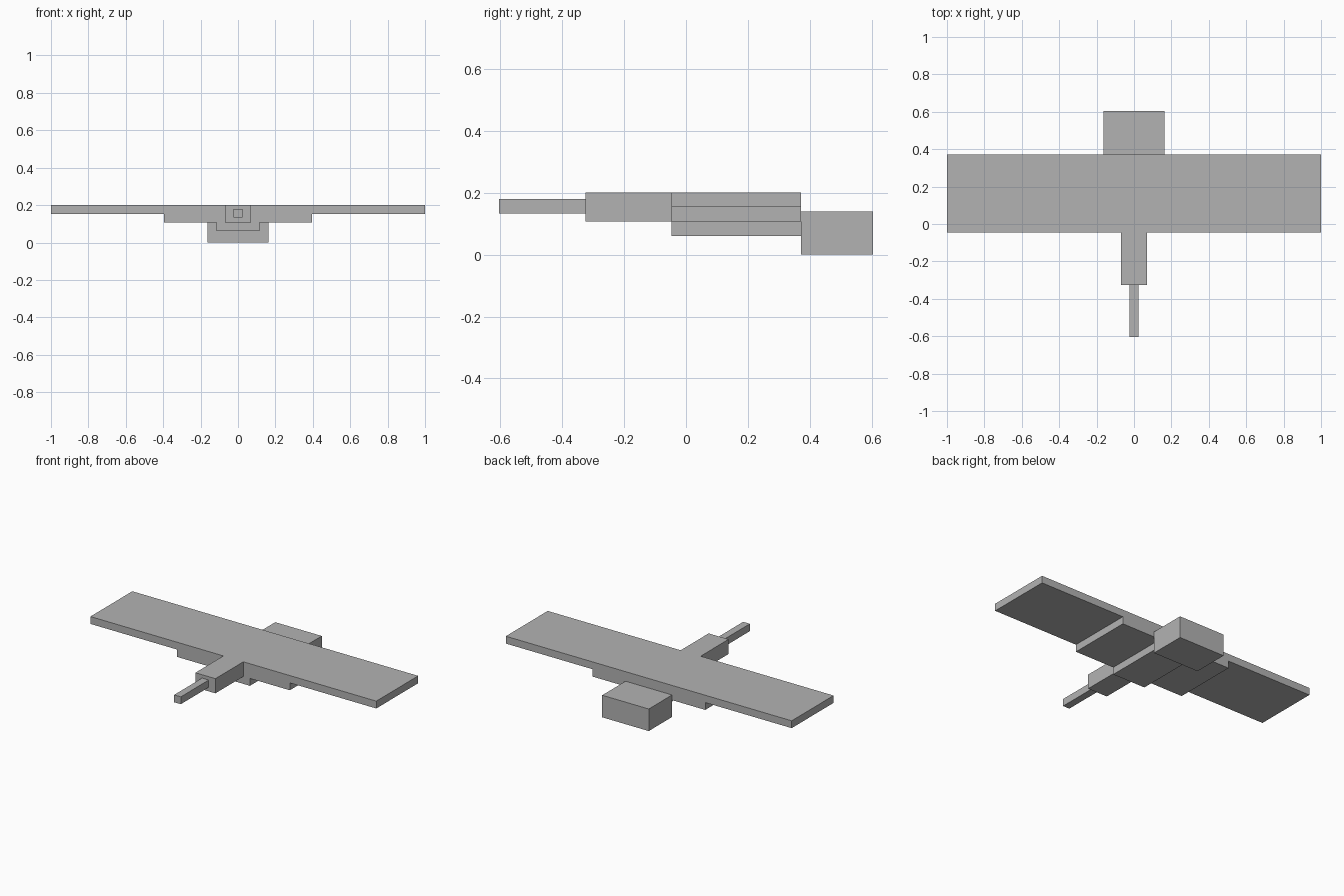
import bpy

default = bpy.data.objects.get("Cube")
if default:
    bpy.data.objects.remove(default, do_unlink=True)

grey = bpy.data.materials.new("plain grey")
grey.use_nodes = True
colour = (0.45, 0.45, 0.45, 1)
grey.diffuse_color = colour
grey.node_tree.nodes["Principled BSDF"].inputs["Base Color"].default_value = colour

U = 2 / 43       # one block, the wing being 43 blocks wide
TOP = 0.2        # height of the wing's upper face
FRONT = -13 * U  # nose tip


def block(name, width, length, height, start, drop):
    """Centred box: start is blocks behind the nose, drop is blocks below the top."""
    bpy.ops.mesh.primitive_cube_add(
        size=1,
        location=(0, FRONT + (start + length / 2) * U, TOP - (drop + height / 2) * U))
    obj = bpy.context.object
    obj.name = name
    obj.scale = (width * U, length * U, height * U)
    bpy.ops.object.transform_apply(location=False, rotation=False, scale=True)
    obj.data.materials.append(grey)
    return obj


# Nose
block("nose_rod", 1, 6, 1, 0, 0.45)
block("nose_body", 3, 6, 2, 6, 0)

# Stepped wing, narrower toward the bottom
block("wing", 43, 9, 1, 12, 0)
block("wing_support", 17, 9, 1, 12, 1)
block("belly", 5, 9, 1, 12, 2)

# Rear box, resting on the ground
block("tail_box", 7, 5, 3, 21, TOP / U - 3)
